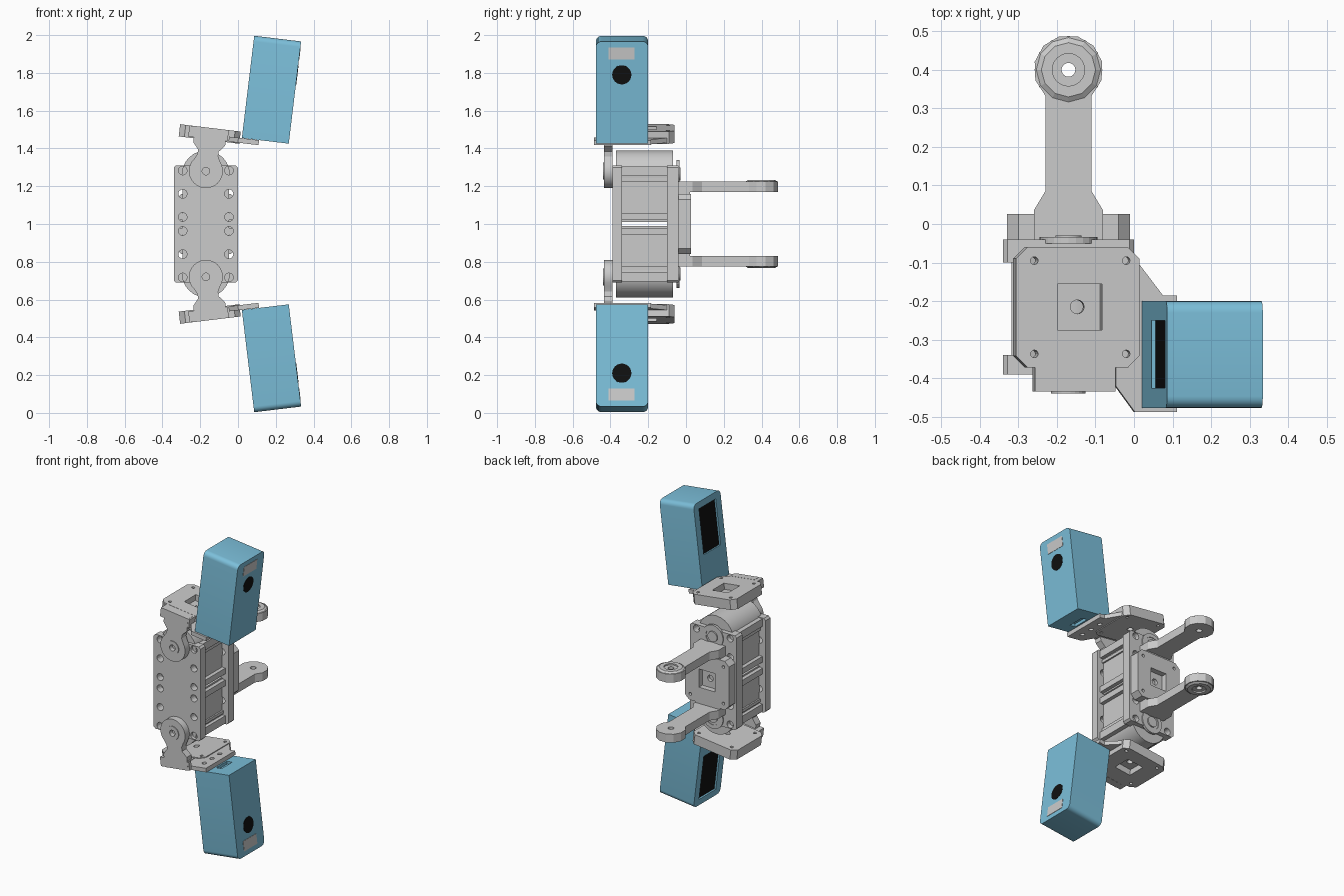
import bpy, bmesh
from math import sin, cos, radians, pi
from mathutils import Matrix

if "Cube" in bpy.data.objects:
    bpy.data.objects.remove(bpy.data.objects["Cube"])

CX = -0.17                                   # centre line of the servo frame
TILT = Matrix.Translation((CX, 0, 1.28)) @ Matrix.Rotation(radians(6.9), 4, 'Y')
FLIP = Matrix.Translation((0, 0, 2)) @ Matrix.Scale(-1, 4, (0, 0, 1))


def material(name, rgb):
    m = bpy.data.materials.new(name)
    m.diffuse_color = (*rgb, 1)
    m.use_nodes = True
    m.node_tree.nodes["Principled BSDF"].inputs["Base Color"].default_value = m.diffuse_color
    return m


BLUE = material("blue_shell", (0.2, 0.52, 0.7))
BLACK = material("black_glass", (0.005, 0.005, 0.005))
PALE = material("pale_label", (0.75, 0.75, 0.75))


def rect(a0, a1, b0, b1):
    return [(a0, b0), (a1, b0), (a1, b1), (a0, b1)]


def octagon(a0, a1, b0, b1, c):
    return [(a0 + c, b0), (a1 - c, b0), (a1, b0 + c), (a1, b1 - c),
            (a1 - c, b1), (a0 + c, b1), (a0, b1 - c), (a0, b0 + c)]


def arc(a, b, r, start=0, end=360, n=24):
    count = n if end - start == 360 else n + 1
    return [(a + r * cos(radians(start + (end - start) * i / n)),
             b + r * sin(radians(start + (end - start) * i / n))) for i in range(count)]


def prism(name, pts, axis, lo, hi, mat=None, taper=None):
    """Extrude a 2D profile along an axis; taper = (a, b, factor) scales the far end."""
    put = {'x': lambda a, b, t: (t, a, b), 'y': lambda a, b, t: (a, t, b),
           'z': lambda a, b, t: (a, b, t)}[axis]
    bm = bmesh.new()
    far = pts
    if taper:
        ca, cb, f = taper
        far = [(ca + (a - ca) * f, cb + (b - cb) * f) for a, b in pts]
    low = [bm.verts.new(put(a, b, lo)) for a, b in pts]
    top = [bm.verts.new(put(a, b, hi)) for a, b in far]
    bm.faces.new(low)
    bm.faces.new(top)
    for i in range(len(pts)):
        j = (i + 1) % len(pts)
        bm.faces.new((low[i], low[j], top[j], top[i]))
    bmesh.ops.recalc_face_normals(bm, faces=bm.faces)
    me = bpy.data.meshes.new(name)
    bm.to_mesh(me)
    bm.free()
    if mat:
        me.materials.append(mat)
    ob = bpy.data.objects.new(name, me)
    bpy.context.collection.objects.link(ob)
    return ob


def cut(ob, cutters):
    for c in cutters:
        m = ob.modifiers.new("cut", 'BOOLEAN')
        m.operation, m.solver, m.object = 'DIFFERENCE', 'EXACT', c
    dg = bpy.context.evaluated_depsgraph_get()
    dg.update()
    me = bpy.data.meshes.new_from_object(ob.evaluated_get(dg))
    ob.modifiers.clear()
    ob.data = me
    for c in cutters:
        bpy.data.objects.remove(c)
    return ob


def mirrored(obs):
    """Add the lower twin of each part, reflected about z = 1."""
    for ob in obs:
        ob.name = "upper_" + ob.name
        me = ob.data.copy()
        me.transform(FLIP)
        me.flip_normals()
        twin = bpy.data.objects.new(ob.name.replace("upper", "lower"), me)
        bpy.context.collection.objects.link(twin)


# Frame plates with rows of screw holes
for name, y0, y1 in (("front_plate", -0.39, -0.34), ("back_plate", -0.1, -0.04)):
    holes = [prism("hole", arc(x, z, 0.023, n=16), 'y', y0 - 0.02, y1 + 0.02)
             for x in (-0.293, -0.048) for z in (1.283, 1.16, 1.037, 0.963, 0.84, 0.717)]
    cut(prism(name, octagon(-0.34, 0, 0.69, 1.31, 0.012), 'y', y0, y1), holes)

# Servo bodies between the plates
servo = [
    prism("servo_body", rect(-0.293, -0.047, 1.01, 1.27), 'y', -0.345, -0.095),
    prism("servo_inner_rib", rect(-0.318, -0.022, 1.02, 1.058), 'y', -0.345, -0.095),
    prism("servo_outer_rib", rect(-0.318, -0.022, 1.255, 1.305), 'y', -0.345, -0.095),
    prism("servo_side_ridge", rect(-0.303, -0.037, 1.225, 1.245), 'y', -0.345, -0.095),
    prism("servo_round_end", arc(CX, 1.262, 0.127, n=24), 'y', -0.37, -0.07),
    cut(prism("rear_bearing", arc(CX, 1.265, 0.075), 'y', -0.05, -0.034),
        [prism("hole", arc(CX, 1.265, 0.05), 'y', -0.038, 0)]),
    prism("rear_shaft", arc(CX, 1.265, 0.034), 'y', -0.06, -0.03),
]
mirrored(servo)

# Tilting bracket: u across, w up, measured from the pivot
plate = prism("bracket_plate", octagon(-0.165, 0.158, -0.372, -0.06, 0.03), 'z', 0.165, 0.23)
cut(plate, [prism("pocket", rect(-0.056, 0.06, -0.275, -0.155), 'z', 0.19, 0.3),
            prism("hole", arc(0, -0.215, 0.018, n=16), 'z', 0.1, 0.3)]
    + [prism("hole", arc(u, y, 0.01, n=12), 'z', 0.1, 0.3)
       for u in (-0.117, 0.123) for y in (-0.095, -0.337)])

neck = arc(0, 0, 0.09, -220, 40, 20)         # disc running up into a flared arm
neck += [(0.055, 0.085), (0.055, 0.11), (0.085, 0.145), (0.085, 0.23),
         (-0.085, 0.23), (-0.085, 0.145), (-0.055, 0.11), (-0.055, 0.085)]
arm = cut(prism("bracket_arm", neck, 'y', -0.435, -0.388),
          [prism("hole", arc(0, 0, 0.02, n=16), 'y', -0.5, -0.41)])
tab = prism("bracket_tab", rect(-0.115, 0.095, -0.434, -0.365), 'z', 0.17, 0.229)
hub = cut(prism("pivot_hub", arc(0, 0, 0.045), 'y', -0.43, -0.44),
          [prism("hole", arc(0, 0, 0.02, n=16), 'y', -0.5, -0.3)])

mount = prism("sensor_mount", [(0.1, -0.07), (0.135, -0.07), (0.223, -0.185), (0.26, -0.185),
                               (0.26, -0.488), (0.15, -0.488), (0.1, -0.42)], 'z', 0.17, 0.196)
cut(mount, [prism("hole", arc(0.2, y, 0.015, n=12), 'z', 0.1, 0.3) for y in (-0.42, -0.34, -0.26)])

# Blue sensor box with rounded outer corners
shell = [(-0.477, 0.197), (-0.2, 0.197)]
shell += arc(-0.23, 0.712, 0.03, 0, 90, 5) + arc(-0.447, 0.712, 0.03, 90, 180, 5)
box = prism("sensor_box", shell, 'x', 0.168, 0.418, BLUE)
cut(box, [prism("window", rect(-0.425, -0.25, 0.405, 0.7), 'x', 0.1, 0.18),
          prism("slot", rect(0.27, 0.31, -0.4, -0.29), 'z', 0.1, 0.215)])
glass = prism("sensor_window", rect(-0.425, -0.25, 0.405, 0.7), 'x', 0.179, 0.181, BLACK)
lens = prism("sensor_lens", arc(-0.34, 0.564, 0.051), 'x', 0.415, 0.42, BLACK)
label = prism("sensor_label", rect(-0.41, -0.273, 0.645, 0.71), 'x', 0.415, 0.42, PALE)

head = [plate, arm, tab, hub, mount, box, glass, lens, label]
for ob in head:
    ob.data.transform(TILT)
mirrored(head)

# Rear bracket holding the two long arms
rear = prism("rear_bracket", octagon(-0.33, -0.01, 0.84, 1.16, 0.03), 'y', -0.04, 0.026)
cut(rear, [prism("pocket", rect(-0.228, -0.112, 0.94, 1.06), 'y', -0.01, 0.1),
           prism("hole", arc(CX, 1.0, 0.02, n=16), 'y', -0.03, 0.1)]
    + [prism("hole", arc(CX + s * 0.12, 1 + t * 0.12, 0.01, n=12), 'y', -0.02, 0.1)
       for s in (-1, 1) for t in (-1, 1)])

outline = [(-0.26, -0.04), (-0.08, -0.04), (-0.08, 0.035), (-0.11, 0.085)]
outline += arc(CX, 0.4, 0.09, -48, 228, 9) + [(-0.23, 0.085), (-0.26, 0.035)]
long_arm = cut(prism("long_arm", outline, 'z', 1.17, 1.225),
               [prism("bore", arc(CX, 0.4, 0.018, n=16), 'z', 1.1, 1.3)])
ring = cut(prism("long_arm_ring", arc(CX, 0.4, 0.088, n=12), 'z', 1.222, 1.234, None, (CX, 0.4, 0.8)),
           [prism("recess", arc(CX, 0.4, 0.042), 'z', 1.2, 1.3)])
root = prism("long_arm_root", rect(-0.26, -0.08, -0.04, 0.02), 'z', 1.15, 1.172)
mirrored([long_arm, ring, root])

# Smooth the round parts, keep edges sharp
bpy.ops.object.select_all(action='DESELECT')
for ob in bpy.context.scene.objects:
    if any(k in ob.name for k in ("round_end", "shaft", "sensor_box", "bracket_arm")):
        ob.select_set(True)
        bpy.context.view_layer.objects.active = ob
bpy.ops.object.shade_smooth_by_angle(angle=radians(25))
